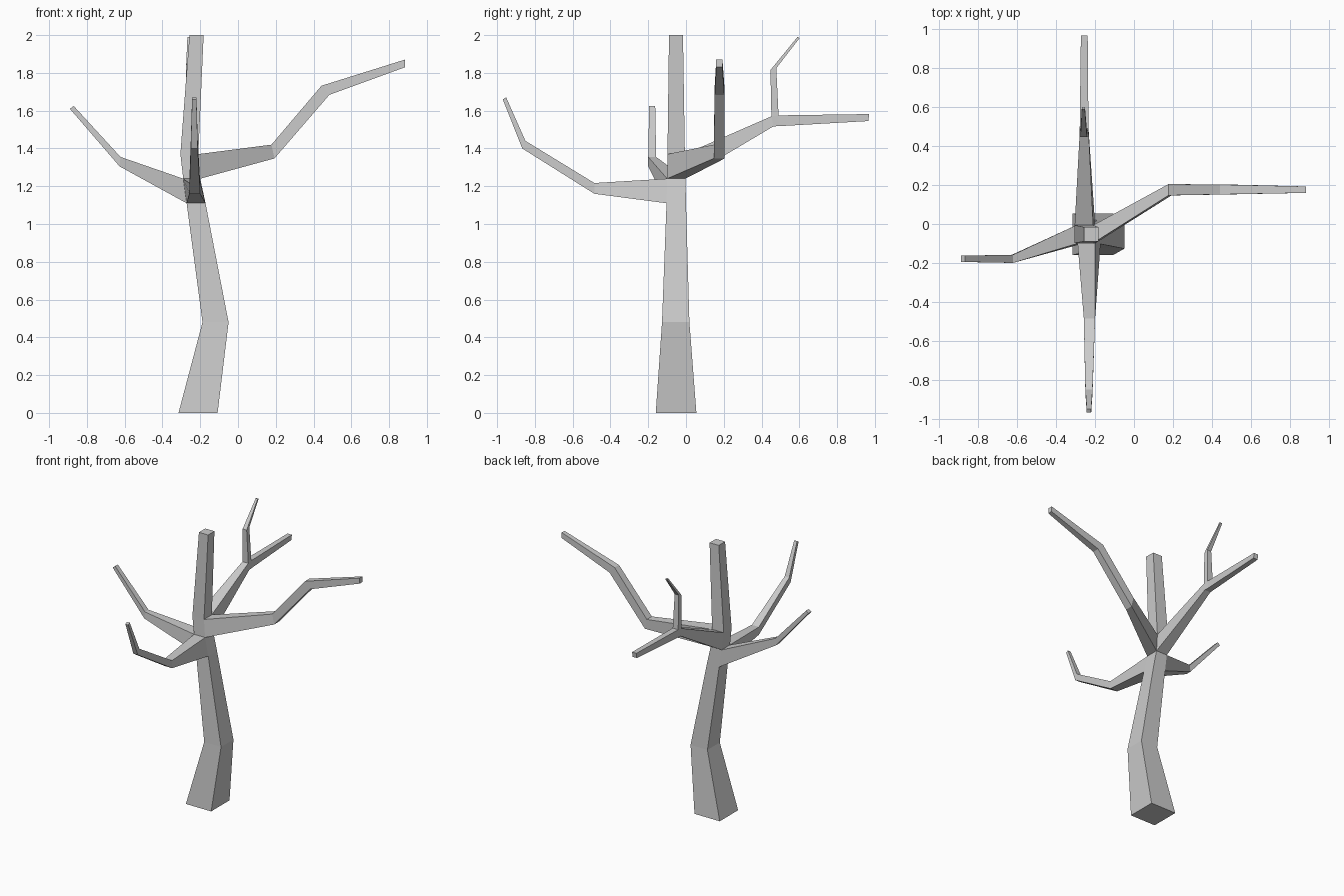
import bpy, bmesh

if "Cube" in bpy.data.objects:
    bpy.data.objects.remove(bpy.data.objects["Cube"])

bm = bmesh.new()


def ring(points):
    return [bm.verts.new(p) for p in points]


def loft(rings, skip=()):
    """Skin four-sided rings, leave listed (segment, side) openings, cap the end."""
    openings = {}
    for k in range(len(rings) - 1):
        a, b = rings[k], rings[k + 1]
        for i in range(4):
            j = (i + 1) % 4
            quad = [a[i], a[j], b[j], b[i]]
            if (k, i) in skip:
                openings[(k, i)] = quad
            else:
                bm.faces.new(quad)
    bm.faces.new(rings[-1])
    return openings


def branch(base, axis, stations, skip=()):
    """Station: (low along, low z), (high along, high z), first side, second side."""
    rings = [base]
    for (al, zl), (ah, zh), c0, c1 in stations:
        pts = [(al, c0, zl), (al, c1, zl), (ah, c1, zh), (ah, c0, zh)]
        if axis == 'y':
            pts = [(c, a, z) for a, c, z in pts]
        rings.append(ring(pts))
    return loft(rings, skip)


# Trunk: z, x range, y range
trunk = [
    (0.00, -0.315, -0.108, -0.160, 0.055),
    (0.48, -0.188, -0.050, -0.127, 0.018),
    (1.11, -0.272, -0.172, -0.103, 0.000),
    (1.24, -0.290, -0.200, -0.100, -0.003),
    (1.37, -0.305, -0.210, -0.098, -0.006),
    (2.00, -0.257, -0.182, -0.090, -0.016),
]
rings = [ring([(x0, y0, z), (x1, y0, z), (x1, y1, z), (x0, y1, z)])
         for z, x0, x1, y0, y1 in trunk]
FRONT, RIGHT, BACK, LEFT = range(4)
sockets = loft(rings, {(2, FRONT), (2, LEFT), (3, RIGHT), (3, BACK)})
bm.faces.new(rings[0][::-1])

# Front branch
branch(sockets[(2, FRONT)], 'y', [
    ((-0.485, 1.16), (-0.485, 1.217), -0.258, -0.200),
    ((-0.867, 1.40), (-0.850, 1.44), -0.250, -0.213),
    ((-0.970, 1.66), (-0.952, 1.67), -0.243, -0.220),
])

# Left branch
branch(sockets[(2, LEFT)], 'x', [
    ((-0.627, 1.305), (-0.622, 1.355), -0.158, -0.200),
    ((-0.890, 1.610), (-0.870, 1.625), -0.163, -0.195),
])

# Right branch
branch(sockets[(3, RIGHT)], 'x', [
    ((0.193, 1.347), (0.177, 1.42), 0.147, 0.205),
    ((0.484, 1.684), (0.442, 1.732), 0.152, 0.203),
    ((0.885, 1.830), (0.883, 1.87), 0.160, 0.193),
])

# Back branch, with an opening on top for the twig
twig_socket = branch(sockets[(3, BACK)], 'y', [
    ((0.463, 1.517), (0.452, 1.570), -0.232, -0.280),
    ((0.492, 1.518), (0.490, 1.575), -0.234, -0.279),
    ((0.965, 1.545), (0.970, 1.582), -0.238, -0.273),
], {(1, 2)})[(1, 2)]

# Twig: near edge, far edge, x range
twig = [twig_socket]
for (yn, zn), (yf, zf), x0, x1 in [
    ((0.447, 1.815), (0.478, 1.825), -0.275, -0.242),
    ((0.590, 1.990), (0.602, 1.985), -0.268, -0.252),
]:
    twig.append(ring([(x0, yn, zn), (x1, yn, zn), (x1, yf, zf), (x0, yf, zf)]))
loft(twig)

bmesh.ops.recalc_face_normals(bm, faces=bm.faces[:])
mesh = bpy.data.meshes.new("bare_tree")
bm.to_mesh(mesh)
bm.free()
bpy.context.collection.objects.link(bpy.data.objects.new("bare_tree", mesh))
